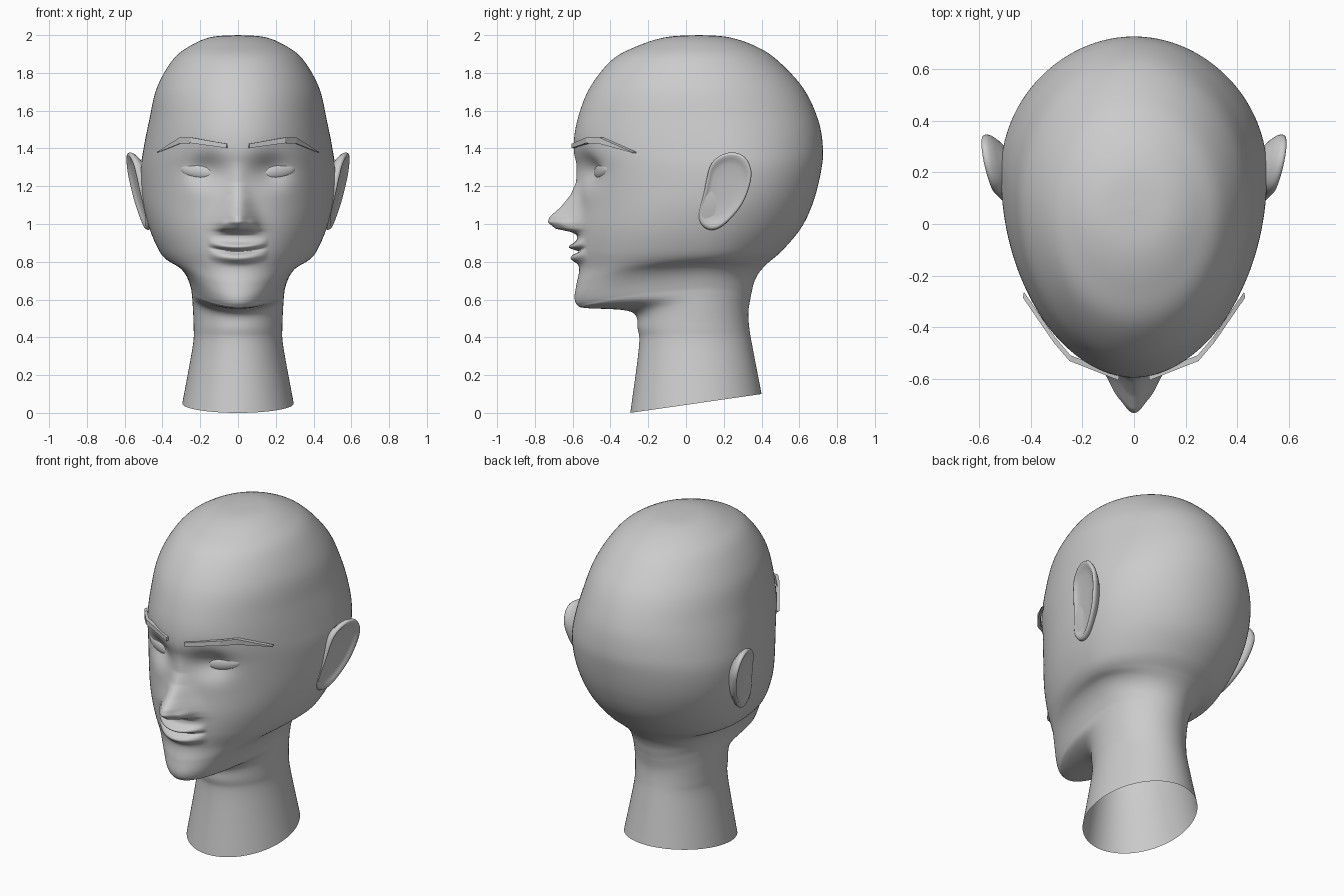
import bpy, bmesh, math
from mathutils import Vector

if "Cube" in bpy.data.objects:
    bpy.data.objects.remove(bpy.data.objects["Cube"])


def make(name, verts, faces, mirror=False, smooth=True):
    me = bpy.data.meshes.new(name)
    me.from_pydata(verts, [], faces)
    bm = bmesh.new()
    bm.from_mesh(me)
    bmesh.ops.remove_doubles(bm, verts=bm.verts, dist=1e-5)
    bmesh.ops.recalc_face_normals(bm, faces=bm.faces)
    bm.to_mesh(me)
    bm.free()
    if smooth:
        me.shade_smooth()
    ob = bpy.data.objects.new(name, me)
    bpy.context.collection.objects.link(ob)
    if mirror:
        ob.modifiers.new("mirror", "MIRROR")
    return ob


def loft_faces(rows, cols):
    return [(r * cols + c, r * cols + (c + 1) % cols,
             (r + 1) * cols + (c + 1) % cols, (r + 1) * cols + c)
            for r in range(rows - 1) for c in range(cols)]


def spline(a, b, c, d, t):
    return [0.5 * (2 * q + (r - p) * t + (2 * p - 5 * q + 4 * r - s) * t * t
                   + (3 * q - p - 3 * r + s) * t ** 3) for p, q, r, s in zip(a, b, c, d)]


def bump(d, s):
    return math.exp(-(d / s) ** 2)


# Level skull rings: height, front y, back y, half width
SKULL = [(2, .07, .07, 0), (1.99, -.10, .22, .14), (1.945, -.25, .36, .25),
         (1.87, -.39, .48, .345), (1.72, -.51, .62, .43), (1.55, -.575, .70, .47),
         (1.40, -.595, .725, .50), (1.28, -.575, .715, .515), (1.12, -.565, .675, .505),
         (.98, -.575, .61, .47), (.86, -.575, .51, .42)]
# Tilted jaw and neck rings: front y, front z, back y, back z, half width
NECK = [(-.565, .76, .43, .79, .37), (-.58, .68, .385, .74, .32),
        (-.59, .61, .36, .69, .275), (-.575, .57, .348, .64, .252),
        (-.53, .555, .34, .60, .245), (-.29, .535, .33, .53, .24),
        (-.255, .44, .335, .45, .235), (-.25, .34, .35, .36, .24),
        (-.295, 0, .40, .10, .295)]
RINGS = [(f, z, b, z, w) for z, f, b, w in SKULL] + NECK
# Nose ridge: height, forward push
NOSE = [(.94, 0), (.957, .03), (.975, .115), (1.01, .16), (1.04, .15),
        (1.087, .10), (1.155, .045), (1.22, .015), (1.33, 0)]


def nose_push(z):
    for (z0, v0), (z1, v1) in zip(NOSE, NOSE[1:]):
        if z0 <= z <= z1:
            return v0 + (v1 - v0) * (z - z0) / (z1 - z0)
    return 0


def face_relief(x, z):
    """Forward push of the face: nose, nostrils, eye sockets, lips."""
    ax = abs(x)
    out = nose_push(z) * bump(ax, .085 - .16 * max(0, min(.25, z - 1)))
    out += .02 * bump(ax - .075, .025) * bump(z - .995, .03)
    out -= .06 * bump(ax - .17, .10) * bump(z - 1.285, .085)
    d = z - .855 - .9 * ax * ax
    lips = .045 * bump(d - .024, .022) + .04 * bump(d + .036, .026) - .025 * bump(d, .01)
    return out + lips * max(0, 1 - (ax / .16) ** 2)


# Head and neck: one loft, with finer rows and columns at the face
COLS = 160
last = len(RINGS) - 1
rows = []
for i in range(last):
    p = [RINGS[max(0, min(last, i + k))] for k in (-1, 0, 1, 2)]
    n = 24 if 7 <= i <= 11 else 8
    rows += [spline(*p, k / n) for k in range(n)]
rows.append(RINGS[-1])
verts = []
for yf, zf, yb, zb, w in rows:
    ym = max(yf, min(yb, .05 + .15 * bump(zf - 1.28, .35)))   # widest point
    lift = .9 * bump(zf - .6, .13)                            # jaw rises sideways
    for c in range(COLS):
        s = 2 * math.pi * c / COLS
        t = s - .55 * math.sin(s)
        x, co = w * math.sin(t), math.cos(t)
        y = ym - (ym - yf if co > 0 else yb - ym) * co
        f = (y - yf) / max(1e-6, yb - yf)
        z = zf + (zb - zf) * f + lift * x * x
        if co > 0 and .7 < z < 1.6:
            y -= face_relief(x, z)
        verts.append((x, y, z))
head = make("head_and_neck", verts, loft_faces(len(rows), COLS))

# Eyes: flattened ellipsoids set into the sockets
bpy.context.view_layer.update()
loc = head.ray_cast(Vector((.21, -2, 1.28)), Vector((0, 1, 0)))[1]
ev = []
for r in range(17):
    for c in range(32):
        a, b = math.pi * r / 16, math.pi * c / 16
        x, y, z = .094 * math.sin(a) * math.cos(b), .025 * math.cos(a), .042 * math.sin(a) * math.sin(b)
        ev.append((.21 + x - .3 * y, loc.y + .012 + y + .36 * x, 1.28 + z + .12 * x))
make("eyes", ev, loft_faces(17, 32), mirror=True)

# Eyebrows: thin angular strips standing just off the forehead
BROW = [(.06, -.605, 1.425, .023), (.25, -.53, 1.458, .03),
        (.31, -.46, 1.458, .033), (.43, -.285, 1.381, .004)]
bv = []
for x, y, z, h in BROW:
    bv += [(x, y, z), (x, y, z - h), (x - .004, y + .022, z - h), (x - .004, y + .022, z)]
make("eyebrows", bv, loft_faces(4, 4) + [(0, 1, 2, 3), (12, 13, 14, 15)],
     mirror=True, smooth=False)

# Ears: teardrop outline lofted from the head, round the rim, into a shallow dish
OUT = [(.225, 1.378), (.31, 1.355), (.347, 1.26), (.30, 1.11), (.20, .995),
       (.12, .97), (.065, 1.03), (.095, 1.17), (.135, 1.32)]
edge = []
for i in range(len(OUT)):
    p = [OUT[(i + k) % len(OUT)] for k in (-1, 0, 1, 2)]
    edge += [spline(*p, k / 6) for k in range(6)]
STEPS = [(.55, -.085), (.85, -.05), (.97, -.03), (1, -.014), (.97, -.002),
         (.91, 0), (.82, -.01), (.65, -.016), (.3, -.018), (0, -.018)]
ev = []
for scale, dx in STEPS:
    for y, z in edge:
        y, z = .2 + (y - .2) * scale, 1.19 + (z - 1.19) * scale
        ev.append((.482 + .18 * (z - 1) + .2 * (y - .07) + dx, y, z))
make("ears", ev, loft_faces(len(STEPS), len(edge)), mirror=True)
